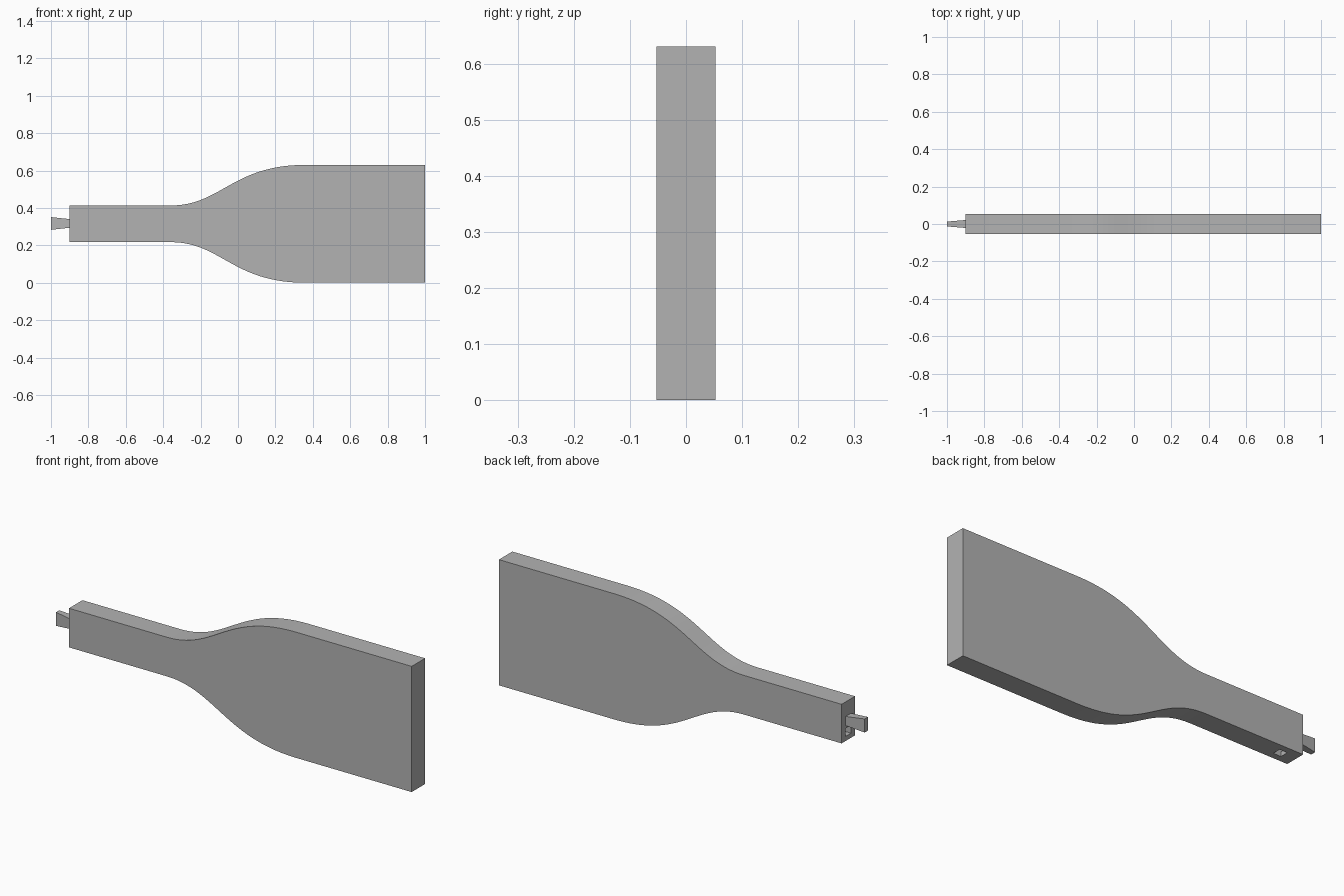
import bpy
import bmesh
from math import radians
from mathutils import Vector
from mathutils.geometry import interpolate_bezier

cube = bpy.data.objects.get("Cube")
if cube:
    bpy.data.objects.remove(cube, do_unlink=True)

MID = 0.315          # height of the long axis
HALF_DEPTH = 0.053

grey = bpy.data.materials.new("plain_grey")
grey.use_nodes = True
colour = (0.45, 0.45, 0.45, 1)
grey.diffuse_color = colour
grey.node_tree.nodes["Principled BSDF"].inputs["Base Color"].default_value = colour


def finish(name, bm):
    bmesh.ops.recalc_face_normals(bm, faces=bm.faces)
    mesh = bpy.data.meshes.new(name)
    bm.to_mesh(mesh)
    bm.free()
    mesh.materials.append(grey)
    obj = bpy.data.objects.new(name, mesh)
    bpy.context.collection.objects.link(obj)
    return obj


def prism(name, outline, half_depth):
    """Extrude an (x, z) outline along y, centred on y = 0."""
    bm = bmesh.new()
    face = bm.faces.new([bm.verts.new((x, -half_depth, z)) for x, z in outline])
    result = bmesh.ops.extrude_face_region(bm, geom=[face])
    verts = [v for v in result["geom"] if isinstance(v, bmesh.types.BMVert)]
    bmesh.ops.translate(bm, verts=verts, vec=(0, 2 * half_depth, 0))
    return finish(name, bm)


# Flat body: narrow handle flowing into a wide blade
handles = [(-0.36, 0.098), (-0.09, 0.098), (-0.03, 0.315), (0.36, 0.315)]
curve = interpolate_bezier(*[Vector((x, 0, z)) for x, z in handles], 28)
edge = [(-0.9, 0.098)] + [(p.x, p.z) for p in curve] + [(1.0, 0.315)]
outline = [(x, MID + h) for x, h in edge] + [(x, MID - h) for x, h in reversed(edge)]
body = prism("body", outline, HALF_DEPTH)

# Bent channel from the handle end down through its underside
channel = [(-0.95, 0.24), (-0.838, 0.24), (-0.838, 0.15),
           (-0.796, 0.15), (-0.796, 0.28), (-0.95, 0.28)]
cutter = prism("channel_cutter", channel, 0.021)
cutter.hide_render = True
cut = body.modifiers.new("channel", "BOOLEAN")
cut.operation = "DIFFERENCE"
cut.solver = "EXACT"
cut.object = cutter
bpy.ops.object.select_all(action="DESELECT")
bpy.context.view_layer.objects.active = body
body.select_set(True)
bpy.ops.object.modifier_apply(modifier=cut.name)
bpy.data.objects.remove(cutter, do_unlink=True)
bpy.ops.object.shade_smooth_by_angle(angle=radians(30))

# End tab: flares in height and thins in depth toward its tip
bm = bmesh.new()
bmesh.ops.create_cube(bm, size=2)
for v in bm.verts:
    tip = v.co.x < 0
    half_y, half_z = (0.013, 0.034) if tip else (0.022, 0.022)
    v.co = (-1.0 if tip else -0.89, v.co.y * half_y, MID + 0.002 + v.co.z * half_z)
finish("end_tab", bm)
